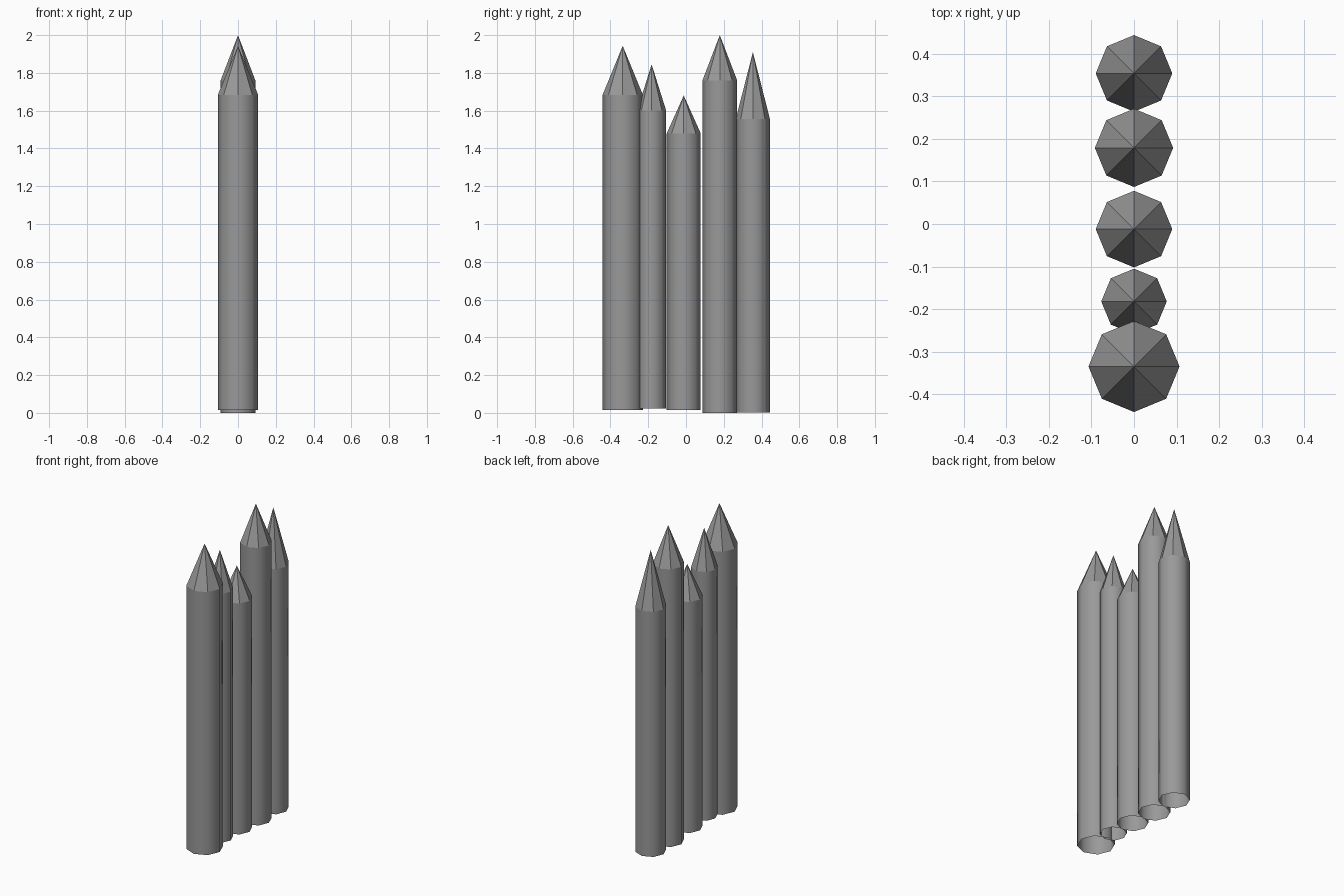
import bpy, bmesh
from math import cos, sin, pi

cube = bpy.data.objects.get("Cube")
if cube:
    bpy.data.objects.remove(cube, do_unlink=True)

# Single weathered grey
grey = bpy.data.materials.new("wood_grey")
grey.use_nodes = True
COLOUR = (0.32, 0.32, 0.32, 1)
grey.diffuse_color = COLOUR
grey.node_tree.nodes["Principled BSDF"].inputs["Base Color"].default_value = COLOUR

SIDES = 8


def stake(name, y, radius, base, shoulder, tip):
    """Open-bottomed octagonal post with a faceted point."""
    bm = bmesh.new()

    def ring(z):
        return [bm.verts.new((radius * cos(2 * pi * i / SIDES),
                              radius * sin(2 * pi * i / SIDES), z))
                for i in range(SIDES)]

    low, high = ring(base), ring(shoulder)
    apex = bm.verts.new((0, 0, tip))
    for i in range(SIDES):
        j = (i + 1) % SIDES
        # Smooth shaft, flat point
        bm.faces.new((low[i], low[j], high[j], high[i])).smooth = True
        bm.faces.new((high[i], high[j], apex)).smooth = False
        bm.edges.get((high[i], high[j])).smooth = False
    mesh = bpy.data.meshes.new(name)
    bm.to_mesh(mesh)
    bm.free()
    mesh.materials.append(grey)
    obj = bpy.data.objects.new(name, mesh)
    obj.location.y = y
    bpy.context.collection.objects.link(obj)


# Row of stakes, front to back: y, radius, base, shoulder, tip
stake("front_stake", -0.335, 0.107, 0.015, 1.683, 1.943)
stake("thin_stake", -0.182, 0.077, 0.022, 1.60, 1.845)
stake("short_stake", -0.012, 0.09, 0.015, 1.48, 1.68)
stake("tall_stake", 0.179, 0.092, 0.0, 1.76, 2.0)
stake("back_stake", 0.354, 0.09, 0.003, 1.557, 1.91)
